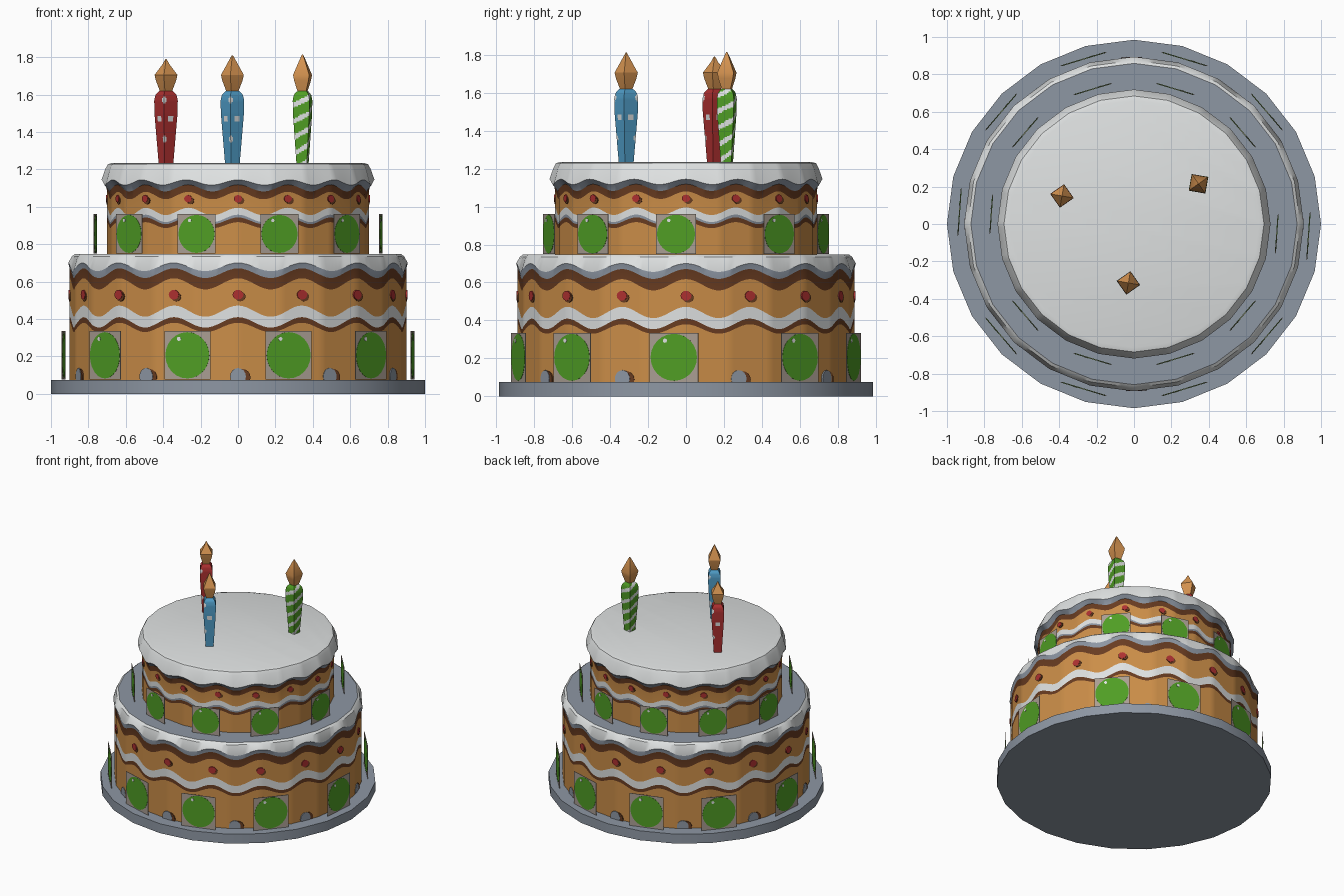
import bpy, bmesh, math
from mathutils import Matrix, Vector

if "Cube" in bpy.data.objects:
    bpy.data.objects.remove(bpy.data.objects["Cube"])

YS = 0.985          # the cake is very slightly oval
SIDES, WAVES = 24, 16


def material(name, rgb):
    m = bpy.data.materials.new(name)
    m.diffuse_color = (*rgb, 1)
    m.use_nodes = True
    m.node_tree.nodes["Principled BSDF"].inputs["Base Color"].default_value = m.diffuse_color
    return m


WHITE, GREY, BROWN, SPONGE, RED, GREEN, BLUE, TAUPE, FLAME = range(9)
MATS = [material("white_icing", (0.74, 0.76, 0.76)),
        material("blue_grey", (0.27, 0.31, 0.37)),
        material("chocolate", (0.14, 0.045, 0.015)),
        material("sponge_orange", (0.60, 0.27, 0.065)),
        material("cherry_red", (0.42, 0.03, 0.03)),
        material("lime_green", (0.08, 0.34, 0.018)),
        material("candle_blue", (0.08, 0.34, 0.58)),
        material("taupe", (0.40, 0.34, 0.29)),
        material("flame_orange", (0.66, 0.29, 0.08))]


def finish(name, bm, smooth=True, angle=30):
    me = bpy.data.meshes.new(name)
    bm.to_mesh(me)
    bm.free()
    # keep only the colours this part uses
    used = sorted({p.material_index for p in me.polygons})
    idx = [used.index(p.material_index) for p in me.polygons]
    for u in used:
        me.materials.append(MATS[u])
    me.polygons.foreach_set("material_index", idx)
    ob = bpy.data.objects.new(name, me)
    bpy.context.collection.objects.link(ob)
    if smooth:
        bpy.ops.object.select_all(action='DESELECT')
        ob.select_set(True)
        bpy.context.view_layer.objects.active = ob
        bpy.ops.object.shade_smooth_by_angle(angle=math.radians(angle))
    return ob


def poly_radius(a, radius, sides=SIDES):
    step = 2 * math.pi / sides
    return radius * math.cos(step / 2) / math.cos(a % step - step / 2)


def skin(bm, rings, colour):
    """Quads between consecutive closed rings; colour(row, column) picks the material."""
    n = len(rings[0])
    for j in range(len(rings) - 1):
        for i in range(n):
            k = (i + 1) % n
            f = bm.faces.new((rings[j][i], rings[j][k], rings[j + 1][k], rings[j + 1][i]))
            f.material_index = colour(j, i)


def tier(name, rows, cap, n=240, bottom=None):
    """rows: (height, wave amplitude, radius, colour of the band above)"""
    bm = bmesh.new()
    rings = []
    for z, amp, rad, _ in rows:
        ring = []
        for i in range(n):
            a = 2 * math.pi * i / n
            r = poly_radius(a + 1e-9, rad)
            ring.append(bm.verts.new((r * math.sin(a), -r * math.cos(a) * YS,
                                      z + amp * math.cos(WAVES * a))))
        rings.append(ring)
    skin(bm, rings, lambda j, i: rows[j][3])
    bm.faces.new(rings[-1]).material_index = cap
    if bottom is not None:
        bm.faces.new(rings[0][::-1]).material_index = bottom
    return finish(name, bm)


def facing(a, radius, z, shift=0.0):
    """Matrix whose local x is sideways, y is up and z is outward."""
    t = Vector((math.cos(a), math.sin(a), 0))
    nrm = Vector((math.sin(a), -math.cos(a), 0))
    p = nrm * radius + t * shift
    return Matrix(((t.x, 0, nrm.x, p.x), (t.y, 0, nrm.y, p.y * YS), (0, 1, 0, z), (0, 0, 0, 1)))


def add_plate(bm, mat4, w, h, thick, colour, segs=0):
    m = mat4 @ Matrix.Diagonal((w, h, thick, 1))
    if segs:
        res = bmesh.ops.create_cone(bm, cap_ends=True, segments=segs, radius1=0.5,
                                    radius2=0.5, depth=1, matrix=m)
    else:
        res = bmesh.ops.create_cube(bm, size=1, matrix=m)
    for f in {f for v in res["verts"] for f in v.link_faces}:
        f.material_index = colour


# board and the two cake tiers
tier("cake_board", [(0, 0, 1.0, GREY), (0.075, 0, 1.0, GREY)], GREY, n=24, bottom=GREY)
tier("lower_tier", [(0.07, 0, 0.9, SPONGE), (0.355, 0.025, 0.9, BROWN),
                    (0.382, 0.028, 0.9, WHITE), (0.442, 0.03, 0.9, SPONGE),
                    (0.588, 0.03, 0.9, BROWN), (0.645, 0.026, 0.9, GREY),
                    (0.678, 0.022, 0.908, WHITE), (0.735, 0, 0.888, WHITE),
                    (0.747, 0, 0.872, WHITE)], GREY)
tier("upper_tier", [(0.74, 0, 0.7, SPONGE), (0.902, 0.016, 0.7, BROWN),
                    (0.925, 0.018, 0.7, GREY), (0.938, 0.02, 0.7, WHITE),
                    (0.975, 0.02, 0.7, SPONGE), (1.06, 0.02, 0.7, BROWN),
                    (1.10, 0.018, 0.705, GREY), (1.13, 0.014, 0.73, WHITE),
                    (1.205, 0, 0.708, WHITE), (1.228, 0, 0.695, WHITE),
                    (1.235, 0, 0.67, WHITE)], WHITE)

# cherries with a chocolate rim peeping out below
for name, rad, z, size in (("lower_cherries", 0.9, 0.53, 0.058), ("upper_cherries", 0.7, 1.043, 0.044)):
    bm = bmesh.new()
    for i in range(WAVES):
        a = 2 * math.pi * i / WAVES
        r = poly_radius(a + 1e-9, rad)
        add_plate(bm, facing(a, r, z - 0.01, 0.012), size, size * 0.9, 0.007, BROWN, 12)
        add_plate(bm, facing(a, r + 0.001, z), size, size * 0.9, 0.0095, RED, 12)
    finish(name, bm, False)

# square plates with green balls, standing around each tier
half = [16.8, 49.4, 86, 130.6, 163.2]
angles = [math.radians(d) for d in half + [d + 180 for d in half]]
for name, rad, z, size in (("lower_balls", 0.935, 0.206, 0.258), ("upper_balls", 0.765, 0.855, 0.212)):
    bm = bmesh.new()
    for a in angles:
        m = facing(a, rad, z)
        add_plate(bm, m, size, size, 0.003, TAUPE)
        add_plate(bm, m, size * 0.95, size * 0.96, 0.006, GREEN, 24)
        shine = m @ Matrix.Translation((-size * 0.18, size * 0.34, 0.001))
        add_plate(bm, shine, size * 0.09, size * 0.09, 0.008, WHITE, 8)
    finish(name, bm, False)

# small grey sugar drops at the foot, between the balls
bm = bmesh.new()
for a, b in zip(angles, angles[1:] + [angles[0] + 2 * math.pi]):
    mid = (a + b) / 2
    r = poly_radius(mid, 0.9)
    add_plate(bm, facing(mid, r, 0.088, 0.022), 0.09, 0.09, 0.007, BROWN, 16)
    add_plate(bm, facing(mid, r + 0.001, 0.093), 0.085, 0.09, 0.0095, GREY, 16)
finish("sugar_drops", bm, False)


# candles: tapered square columns with painted pattern
PROFILE = [(1.23, 0.62), (1.50, 0.98), (1.57, 1.0), (1.60, 0.88), (1.62, 0.55)]


def width_at(z):
    for (z0, w0), (z1, w1) in zip(PROFILE, PROFILE[1:]):
        if z <= z1 + 1e-6:
            return w0 + (w1 - w0) * (z - z0) / (z1 - z0)
    return PROFILE[-1][1]


def stripes(u, z):
    return (z - 0.0425 * u - 1.23) % 0.085 < 0.028


def dots(u, z):
    spots = [(k + 0.5, 1.47) for k in range(4)] + [(k, h) for k in (1, 3) for h in (1.57, 1.36)]
    return any((((u - s + 2) % 4 - 2) * 0.085) ** 2 + (z - h) ** 2 < 0.018 ** 2 for s, h in spots)


def candle(name, x, y, turn, colour, pattern, tip):
    cols, rows, rad = 10, 52, 0.064
    n, dz = 4 * cols, 0.39 / rows
    bm = bmesh.new()
    rings = []
    for j in range(rows + 1):
        z = 1.23 + j * dz
        ring = []
        for i in range(n):
            a = 2 * math.pi * (i // cols) / 4 + turn
            b = a + math.pi / 2
            t = (i % cols) / cols
            r = rad * width_at(z)
            ring.append(bm.verts.new((x + r * (math.sin(a) * (1 - t) + math.sin(b) * t),
                                      y - r * (math.cos(a) * (1 - t) + math.cos(b) * t), z)))
        rings.append(ring)
    skin(bm, rings, lambda j, i: WHITE if pattern((i + 0.5) / cols, 1.23 + (j + 0.5) * dz) else colour)
    bm.faces.new(rings[-1]).material_index = colour
    finish(name, bm)
    # flame
    bm = bmesh.new()
    rings = [[bm.verts.new((x + r * math.sin(turn + k * math.pi / 2),
                            y - r * math.cos(turn + k * math.pi / 2), z)) for k in range(4)]
             for z, r in ((1.61, 0.03), (1.675, 0.055), (1.705, 0.062), (tip - 0.03, 0.02), (tip, 0.003))]
    skin(bm, rings, lambda j, i: FLAME)
    bm.faces.new(rings[-1]).material_index = FLAME
    bm.faces.new(rings[0][::-1]).material_index = FLAME
    finish(name + "_flame", bm)


candle("red_candle", -0.385, 0.15, math.radians(80), RED, dots, 1.79)
candle("blue_candle", -0.03, -0.315, math.radians(80), BLUE, dots, 1.81)
candle("green_candle", 0.345, 0.215, math.radians(35), GREEN, stripes, 1.815)
